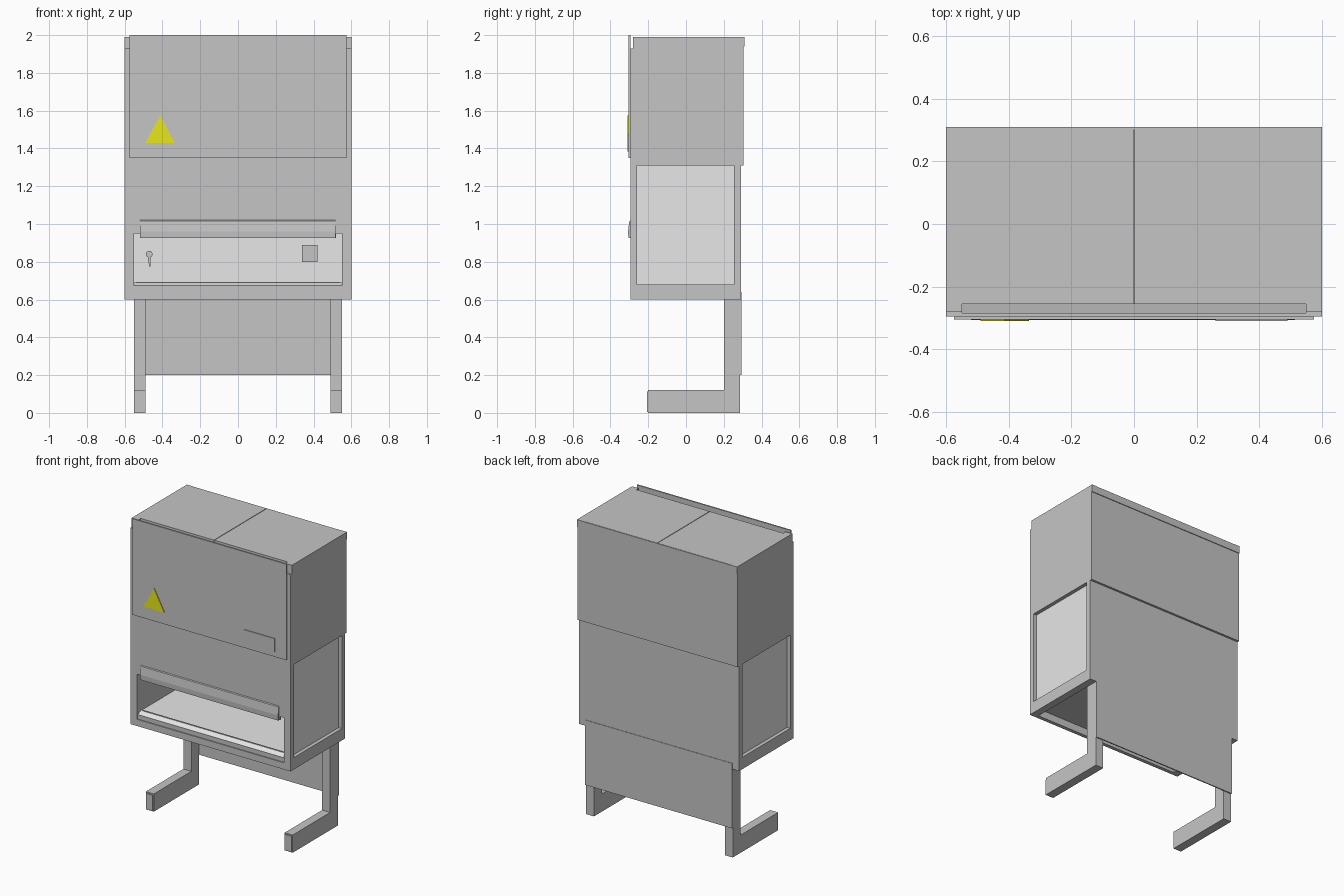
import bpy, bmesh, math

cube = bpy.data.objects.get("Cube")
if cube:
    bpy.data.objects.remove(cube, do_unlink=True)


def material(name, rgb):
    m = bpy.data.materials.new(name)
    m.use_nodes = True
    m.diffuse_color = (*rgb, 1)
    m.node_tree.nodes["Principled BSDF"].inputs["Base Color"].default_value = (*rgb, 1)
    return m


GREY = material("body grey", (0.56, 0.56, 0.56))
WHITE = material("pale panel", (0.88, 0.88, 0.88))
YELLOW = material("warning yellow", (0.88, 0.88, 0.01))


def finish(name, bm, mat):
    bmesh.ops.recalc_face_normals(bm, faces=bm.faces)
    me = bpy.data.meshes.new(name)
    bm.to_mesh(me)
    bm.free()
    me.materials.append(mat)
    ob = bpy.data.objects.new(name, me)
    bpy.context.collection.objects.link(ob)
    return ob


def box(name, x, y, z, mat=GREY):
    bm = bmesh.new()
    bmesh.ops.create_cube(bm, size=1)
    for v in bm.verts:
        v.co = [r[0] + (c + 0.5) * (r[1] - r[0]) for c, r in zip(v.co, (x, y, z))]
    return finish(name, bm, mat)


def prism(name, points, axis, span, mat=GREY):
    """Extrude a 2D outline along x (outline in y,z) or y (outline in x,z)."""
    bm = bmesh.new()
    def put(p, d):
        return (d, p[0], p[1]) if axis == "x" else (p[0], d, p[1])
    rings = [[bm.verts.new(put(p, d)) for p in points] for d in span]
    bm.faces.new(rings[0])
    bm.faces.new(rings[1])
    n = len(points)
    for i in range(n):
        j = (i + 1) % n
        bm.faces.new((rings[0][i], rings[0][j], rings[1][j], rings[1][i]))
    return finish(name, bm, mat)


def span(s, a, b):
    return tuple(sorted((s * a, s * b)))


for side, s in (("left", 1), ("right", -1)):
    # L-shaped stand leg with a thin end cap on the foot
    prism(side + "_leg", [(-0.2, 0), (0.285, 0), (0.285, 0.6), (0.2, 0.6), (0.2, 0.12), (-0.2, 0.12)],
          "x", span(s, 0.49, 0.55))
    box(side + "_foot_cap", span(s, 0.495, 0.545), (-0.207, -0.2), (0.005, 0.112))

    # Side wall: frame bars around a recessed window
    xs = span(s, 0.57, 0.6)
    box(side + "_window_sill", xs, (-0.295, 0.29), (0.6, 0.68))
    box(side + "_front_post", xs, (-0.295, -0.26), (0.68, 1.31))
    box(side + "_rear_post", xs, (0.255, 0.29), (0.68, 1.31))
    box(side + "_window", span(s, 0.57, 0.575), (-0.26, 0.255), (0.68, 1.31), WHITE)
    box(side + "_liner", span(s, 0.55, 0.57), (-0.285, 0.285), (0.6, 1.31))

    # Upper side panel, notched at the front top corner
    prism(side + "_upper_side",
          [(-0.295, 1.31), (0.305, 1.31), (0.305, 1.94), (0.31, 1.94), (0.31, 1.99),
           (-0.28, 1.99), (-0.28, 1.93), (-0.295, 1.93)], "x", span(s, 0.55, 0.6))

    # Half of the lid, leaving a fine centre seam and a slot at the front
    box(side + "_lid", span(s, 0.002, 0.55), (-0.255, 0.305), (1.97, 1.99))

    # Front jamb beside the opening
    box(side + "_jamb", span(s, 0.55, 0.57), (-0.295, -0.285), (0.6, 0.95))

# Rear and front skins
box("lower_back", (-0.57, 0.57), (0.27, 0.29), (0.6, 1.31))
box("upper_back", (-0.55, 0.55), (0.285, 0.305), (1.31, 1.97))
box("rear_lip", (-0.55, 0.55), (0.3, 0.31), (1.94, 1.989))
box("lid_support", (-0.1, 0.1), (-0.255, 0.3), (1.96, 1.97))
box("sash", (-0.57, 0.57), (-0.295, -0.285), (0.95, 1.93))
box("sash_lower_edge", (-0.52, 0.52), (-0.295, -0.285), (0.925, 0.95))
box("front_cover", (-0.575, 0.575), (-0.305, -0.295), (1.35, 2.0))
box("control_panel", (0.26, 0.49), (-0.31, -0.305), (1.385, 1.475))
prism("warning_triangle", [(-0.49, 1.43), (-0.335, 1.43), (-0.4125, 1.575)], "y",
      (-0.31, -0.305), YELLOW)
prism("sash_handle", [(-0.295, 1.02), (-0.3, 1.015), (-0.307, 0.96), (-0.305, 0.925), (-0.295, 0.925)],
      "x", (-0.52, 0.515))

# Work chamber
box("front_sill", (-0.57, 0.57), (-0.295, -0.27), (0.6, 0.645))
box("sill_step", (-0.55, 0.55), (-0.288, -0.27), (0.645, 0.675))
prism("air_grille", [(-0.285, 0.675), (-0.25, 0.69), (-0.25, 0.66), (-0.285, 0.66)],
      "x", (-0.55, 0.55), WHITE)
box("grille_edge", (-0.54, 0.54), (-0.252, -0.245), (0.68, 0.693))
box("work_tray", (-0.55, 0.55), (-0.25, 0.24), (0.675, 0.688), WHITE)
box("chamber_floor", (-0.55, 0.55), (-0.27, 0.27), (0.65, 0.675))
box("chamber_back", (-0.55, 0.55), (0.235, 0.25), (0.688, 1.31), WHITE)
box("chamber_ceiling", (-0.55, 0.55), (-0.25, 0.27), (1.31, 1.33))

# Socket and tap on the chamber back wall
box("socket_frame", (0.34, 0.42), (0.225, 0.235), (0.8, 0.89))
box("socket_cover", (0.348, 0.412), (0.22, 0.225), (0.808, 0.882))
knob = [(-0.47 + 0.018 * math.cos(math.tau * i / 20), 0.84 + 0.018 * math.sin(math.tau * i / 20))
        for i in range(20)]
prism("tap_knob", knob, "y", (0.2, 0.235))
prism("tap_spout", [(-0.478, 0.83), (-0.462, 0.83), (-0.463, 0.775), (-0.47, 0.775)], "y", (0.2, 0.212))

# Rear apron joining the legs
box("rear_apron", (-0.55, 0.55), (0.285, 0.293), (0.2, 0.64))
